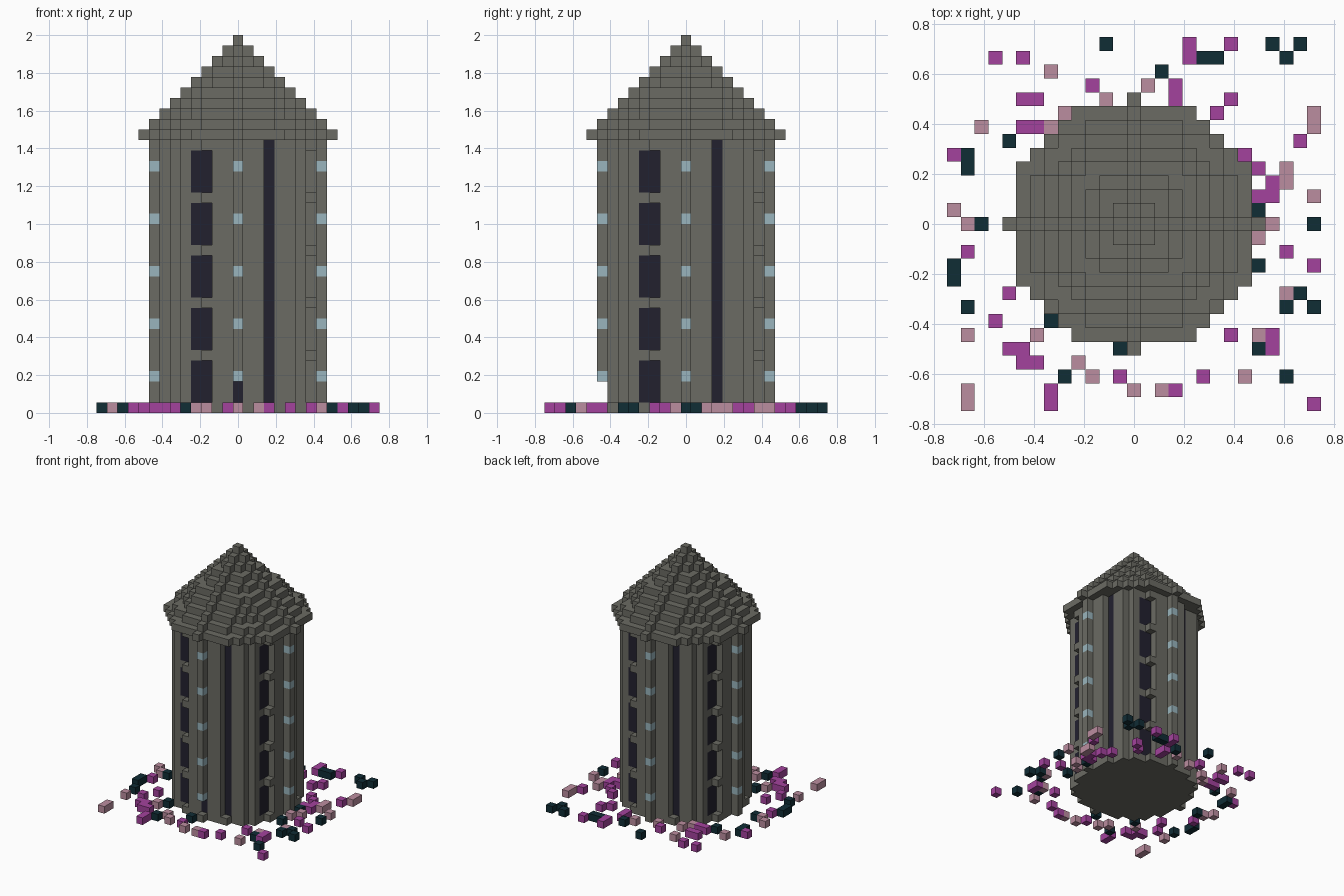
import bpy, bmesh
from mathutils import Vector

if "Cube" in bpy.data.objects:
    bpy.data.objects.remove(bpy.data.objects["Cube"])

V = 2 / 36          # edge of one block
EAVES = 26          # first roof layer


def material(name, rgb):
    mat = bpy.data.materials.new(name)
    mat.use_nodes = True
    colour = (*rgb, 1)
    mat.diffuse_color = colour
    mat.node_tree.nodes["Principled BSDF"].inputs["Base Color"].default_value = colour
    return mat


STONE = material("grey stone", (.145, .145, .125))
DARK = material("dark glass", (.016, .015, .028))
LAMP = material("pale blue lamp", (.32, .46, .51))
PURPLE = material("purple petal", (.37, .055, .34))
PINK = material("dusty pink petal", (.50, .27, .35))
TEAL = material("deep teal leaf", (.005, .026, .036))


def build_blocks(name, cells):
    """Skin a {(x, y, layer): material} grid, leaving out buried faces."""
    mats = list(dict.fromkeys(cells.values()))
    mesh = bpy.data.meshes.new(name)
    for mat in mats:
        mesh.materials.append(mat)
    bm = bmesh.new()
    for cell, mat in cells.items():
        centre = Vector(cell) + Vector((0, 0, .5))
        for axis in range(3):
            for sign in (-1, 1):
                n = Vector((0, 0, 0))
                n[axis] = sign
                if tuple(int(c) for c in Vector(cell) + n) in cells:
                    continue
                u = Vector((0, 0, 0))
                u[(axis + 1) % 3] = .5
                w = n.cross(u)
                mid = centre + n / 2
                corners = (mid - u - w, mid + u - w, mid + u + w, mid - u + w)
                face = bm.faces.new([bm.verts.new(c * V) for c in corners])
                face.material_index = mats.index(mat)
    bmesh.ops.remove_doubles(bm, verts=bm.verts, dist=V / 100)
    bmesh.ops.dissolve_limit(bm, angle_limit=.01, verts=bm.verts, edges=bm.edges,
                             delimit={'MATERIAL'})
    bm.to_mesh(mesh)
    bm.free()
    obj = bpy.data.objects.new(name, mesh)
    bpy.context.collection.objects.link(obj)
    return obj


def disc(r):
    span = range(-r, r + 1)
    return [(x, y) for x in span for y in span if x * x + y * y <= r * r]


def four_turns(x, y):
    for _ in range(4):
        yield x, y
        x, y = -y, x


# Round tower shaft
tower = {(x, y, z): STONE for x, y in disc(8) for z in range(EAVES)}

for z in range(1, EAVES):
    # Narrow recessed windows run the full height
    for x, y in four_turns(3, -7):
        tower.pop((x, y, z))
    for x, y in four_turns(3, -6):
        tower[x, y, z] = DARK
    # Wide windows are crossed by stone bands
    if z % 5:
        for x, y in four_turns(-3, -7):
            tower.pop((x, y, z))
        for x, y in [*four_turns(-3, -6), *four_turns(-4, -6)]:
            tower[x, y, z] = DARK
    # Lamps on the four ribs
    if z % 5 == 3:
        for x, y in four_turns(0, -8):
            tower[x, y, z] = LAMP

# Doorway cut into the front rib
for z in (1, 2):
    tower.pop((0, -8, z))
    tower[0, -7, z] = DARK
build_blocks("tower_shaft", tower)

# Stepped conical roof
build_blocks("stepped_roof", {(x, y, EAVES + step): STONE
                              for step in range(10) for x, y in disc(9 - step)})

# Flowers scattered around the foot
purple = [(-10, 12), (-8, 12), (4, 13), (4, 12), (7, 13), (-3, 10), (-8, 9), (-7, 9),
          (3, 10), (3, 9), (7, 9), (6, 8), (-8, 7), (-7, 7), (-13, 5), (8, 5),
          (12, 6), (9, 4), (10, 3), (9, 2), (10, 2), (-12, -2), (-9, -5), (-10, -7),
          (-9, -9), (-8, -9), (-8, -10), (-7, -10), (-6, -12), (-6, -13), (-1, -11),
          (3, -12), (5, -11), (7, -8), (10, -8), (10, -9), (11, -2), (13, -3), (13, -13)]
pink = [(-6, 11), (-2, 9), (1, 10), (-5, 8), (-6, 7), (-11, 7), (-13, 1), (-12, 0),
        (13, 8), (13, 7), (11, 4), (11, 3), (13, 2), (10, 0), (9, -1), (11, -5),
        (-12, -8), (-7, -8), (-4, -10), (-3, -11), (-12, -12), (-12, -13),
        (0, -12), (2, -12), (9, -8), (8, -11)]
teal = [(-2, 13), (2, 11), (5, 12), (6, 12), (10, 13), (12, 13), (11, 12), (-9, 6),
        (-12, 5), (-12, 4), (-11, 0), (-13, -3), (-13, -4), (-12, -6), (-6, -7),
        (-1, -9), (-5, -11), (9, 1), (13, 0), (9, -3), (12, -5), (11, -6), (13, -6),
        (9, -9), (11, -11)]
for name, mat, spots in (("purple_flowers", PURPLE, purple),
                         ("pink_flowers", PINK, pink),
                         ("teal_leaves", TEAL, teal)):
    build_blocks(name, {(x, y, 0): mat for x, y in spots})
